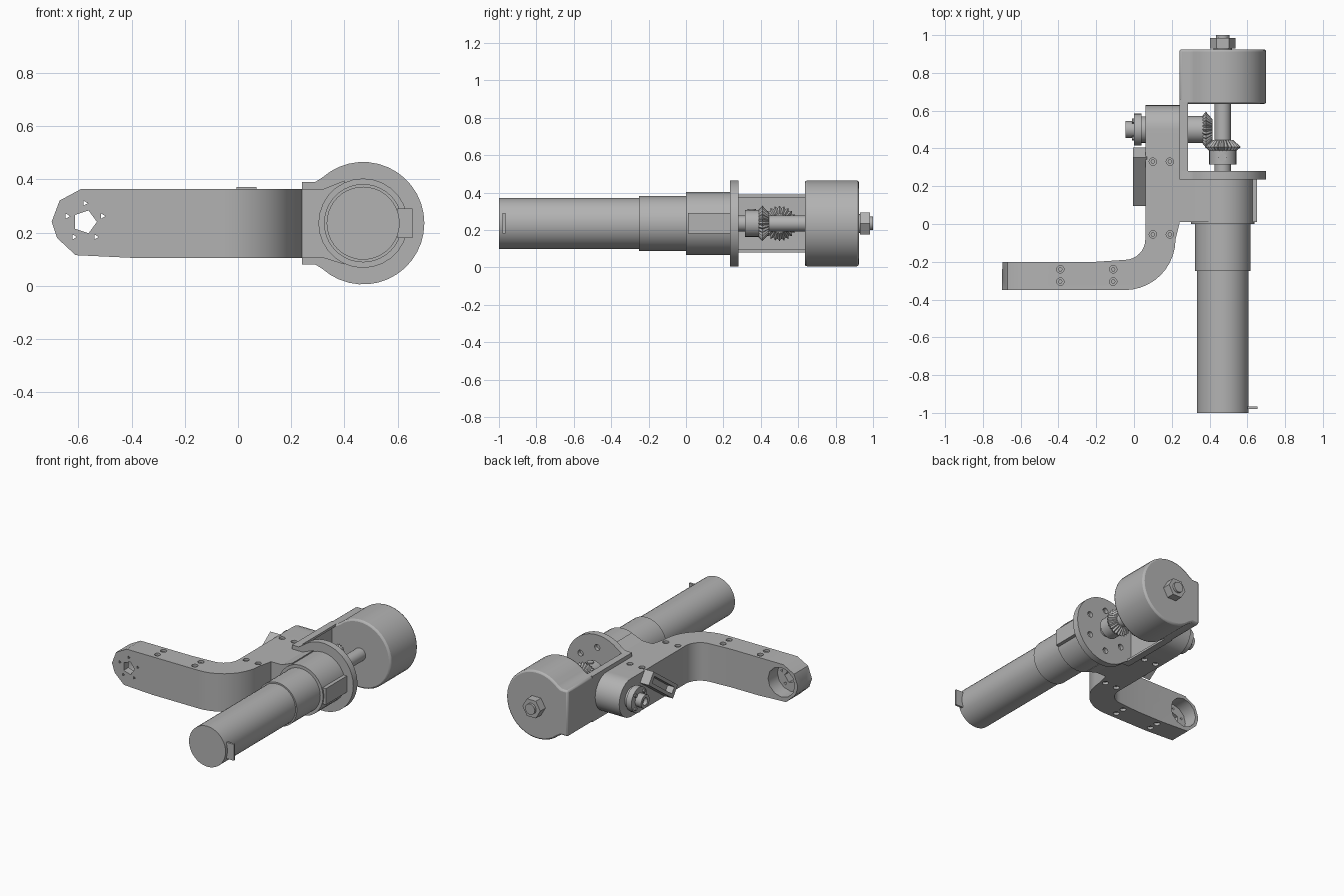
import bpy, bmesh
from math import sin, cos, pi, radians
from mathutils import Matrix

if "Cube" in bpy.data.objects:
    bpy.data.objects.remove(bpy.data.objects["Cube"])

grey = bpy.data.materials.new("neutral grey")
grey.use_nodes = True
grey.diffuse_color = (0.45, 0.45, 0.45, 1)
grey.node_tree.nodes["Principled BSDF"].inputs["Base Color"].default_value = grey.diffuse_color

CX, CZ = 0.47, 0.235          # drive axis
PY = 0.5                      # pivot axis position along y


def place(axis, a, b, t):
    return {"x": (t, a, b), "y": (a, t, b), "z": (a, b, t)}[axis]


def finish(name, bm):
    bmesh.ops.recalc_face_normals(bm, faces=bm.faces)
    mesh = bpy.data.meshes.new(name)
    bm.to_mesh(mesh)
    bm.free()
    mesh.materials.append(grey)
    ob = bpy.data.objects.new(name, mesh)
    bpy.context.collection.objects.link(ob)
    return ob


def smooth(ob, angle=32):
    bpy.ops.object.select_all(action="DESELECT")
    ob.select_set(True)
    bpy.context.view_layer.objects.active = ob
    bpy.ops.object.shade_smooth_by_angle(angle=radians(angle))
    return ob


def loft(bm, rings):
    loops = [[bm.verts.new(p) for p in ring] for ring in rings]
    n = len(loops[0])
    for low, high in zip(loops, loops[1:]):
        for i in range(n):
            j = (i + 1) % n
            bm.faces.new((low[i], low[j], high[j], high[i]))
    bm.faces.new(loops[0])
    bm.faces.new(loops[-1][::-1])


def prism(name, axis, pts, lo, hi):
    bm = bmesh.new()
    loft(bm, [[place(axis, a, b, t) for a, b in pts] for t in (lo, hi)])
    return finish(name, bm)


def rect(a0, a1, b0, b1):
    return [(a0, b0), (a1, b0), (a1, b1), (a0, b1)]


def circle(ca, cb, r, n, start=0.0, sweep=2 * pi, groove=1.0):
    return [(ca + r * (groove if i % 2 else 1) * cos(start + sweep * i / n),
             cb + r * (groove if i % 2 else 1) * sin(start + sweep * i / n)) for i in range(n)]


def turned(name, axis, ca, cb, profile, n=32, groove=1.0):
    """Rings of (position, radius) along an axis; a groove below 1 makes teeth."""
    bm = bmesh.new()
    loft(bm, [[place(axis, a, b, t) for a, b in circle(ca, cb, r, n, groove=groove)]
              for t, r in profile])
    return smooth(finish(name, bm)) if n > 8 and groove == 1 else finish(name, bm)


def cut(ob, cutters, operation="DIFFERENCE"):
    for c in cutters:
        c.hide_render = True
        mod = ob.modifiers.new("cut", "BOOLEAN")
        mod.operation, mod.object, mod.solver = operation, c, "EXACT"
        bpy.context.view_layer.objects.active = ob
        bpy.ops.object.modifier_apply(modifier=mod.name)
        bpy.data.objects.remove(c)


def drilled(axis, spots, r, lo, hi, n):
    """One cutter made of several parallel pins."""
    bm = bmesh.new()
    for a, b in spots:
        loft(bm, [[place(axis, p, q, t) for p, q in circle(a, b, r, n)] for t in (lo, hi)])
    return finish("drill_cutter", bm)


# Bent arm: plan outline, trimmed by the side outline of its rounded end
bend_x, bend_y = -0.05, -0.08
outer = circle(bend_x, bend_y, 0.27, 10, -pi / 2, pi / 2) + [(0.22, bend_y), (0.24, 0.0), (0.24, 0.3)]
inner = [(0.06, 0.3)] + circle(bend_x, bend_y, 0.11, 8, 0, -pi / 2) + [(bend_x, -0.19), (-0.2, -0.2)]
arm = prism("bent_arm", "z", [(-0.705, -0.35)] + outer + inner + [(-0.695, -0.2)], 0.1, 0.37)
outline = [(-0.7, 0.24), (-0.67, 0.32), (-0.59, 0.363), (0.4, 0.363),
           (0.4, 0.105), (-0.4, 0.105), (-0.61, 0.115), (-0.68, 0.18)]
EX, EZ = -0.575, 0.24
screws = [(x, y) for x in (-0.39, -0.11) for y in (-0.24, -0.305)]
screws += [(x, -0.055) for x in (0.1, 0.19)]
cut(arm, [prism("outline_cutter", "y", outline, -0.5, 0.5)], "INTERSECT")
cut(arm, [drilled("y", [(EX, EZ)], 0.1, -0.3, -0.1, 12),
          drilled("y", [(EX, EZ)], 0.045, -0.4, -0.1, 5),
          drilled("y", circle(EX, EZ, 0.07, 5, pi / 2), 0.011, -0.4, -0.1, 3),
          drilled("z", screws, 0.02, 0.345, 0.5, 12),
          drilled("z", screws, 0.02, 0.0, 0.123, 12)])
smooth(arm)

# Gear case with a rounded rear end
case = prism("gear_case", "x", [(0.0, 0.105)] + circle(PY, CZ, 0.13, 14, -pi / 2, pi)
             + [(PY, 0.363), (0.0, 0.363)], 0.06, 0.24)
case_screws = [(x, 0.33) for x in (0.1, 0.19)]
cut(case, [drilled("z", case_screws, 0.02, 0.345, 0.5, 12),
           drilled("z", case_screws, 0.02, 0.0, 0.123, 12)])
smooth(case)

# Screw heads sunk in the holes
for i, (x, y) in enumerate(screws + case_screws):
    for side, z in (("top", 0.345), ("bottom", 0.117)):
        turned(f"screw_{side}_{i}", "z", x, y, [(z, 0.012), (z + 0.008, 0.012)], 6)

# Pivot output on the outer side of the case
turned("pivot_collar", "x", PY, CZ, [(0.04, 0.07), (0.07, 0.07)], 24)
turned("pivot_disc", "x", PY, CZ, [(0.0, 0.085), (0.04, 0.085)], 24)
pivot = turned("pivot_hub", "x", PY, CZ, [(-0.045, 0.045), (0.01, 0.045)], 20)
cut(pivot, [drilled("x", [(PY, CZ)], 0.025, -0.1, -0.02, 12)])
for i, (y, z) in enumerate(circle(PY, CZ, 0.064, 4, pi / 4)):
    turned(f"pivot_bolt_{i}", "x", y, z, [(-0.01, 0.012), (0.01, 0.012)], 6)

# Tilted slotted block beside the pivot
block = prism("slotted_block", "x", rect(-0.16, 0.16, -0.045, 0.045), -0.005, 0.07)
cut(block, [prism("slot_cutter", "x", rect(-0.13, 0.13, -0.022, 0.022), -0.1, 0.045)])
block.data.transform(Matrix.Translation((0, 0.25, 0.24)) @ Matrix.Rotation(radians(36), 4, "X"))

# Motor, sleeve and housing around the drive axis
turned("motor_can", "y", CX, CZ, [(-1.0, 0.137), (-0.2, 0.137)], 40)
turned("motor_sleeve", "y", CX, CZ, [(-0.25, 0.147), (0.05, 0.147)], 40)
turned("motor_housing", "y", CX, CZ, [(0.0, 0.168), (0.24, 0.168)], 28)
prism("housing_web", "y", [(0.2, 0.105), (0.32, 0.105), (0.4, 0.08), (0.4, 0.395),
                           (0.32, 0.363), (0.2, 0.363)], 0.01, 0.24)
prism("housing_key", "y", rect(0.59, 0.652, 0.18, 0.29), 0.01, 0.24)
prism("motor_terminal", "y", rect(0.6, 0.655, 0.18, 0.29), -0.98, -0.966)

# Flange and drum share a round outline with a squared side
ring_start = radians(-132)
squared = circle(CX, CZ, 0.23, 28, ring_start, radians(264)) + [
    (CX + 0.23 * cos(ring_start), CZ + 0.23 * sin(-ring_start)),
    (0.29, 0.39), (0.24, 0.39), (0.24, 0.08), (0.29, 0.08)]
flange = prism("flange", "y", squared, 0.235, 0.28)
cut(flange, [drilled("y", circle(CX, CZ, 0.145, 6, pi / 6), 0.02, 0.255, 0.4, 12)])
smooth(flange)
drum = prism("end_drum", "y", squared, 0.635, 0.925)
bevel = drum.modifiers.new("soft rim", "BEVEL")
bevel.width, bevel.segments, bevel.limit_method, bevel.angle_limit = 0.012, 2, "ANGLE", radians(60)
smooth(drum)

# Side bracket joining flange and drum
prism("bracket_plate", "x", rect(0.25, 0.66, 0.08, 0.39), 0.24, 0.26)
for side, z in (("lower", 0.08), ("upper", 0.375)):
    prism(f"bracket_{side}_lip", "x", rect(0.25, 0.66, z, z + 0.015), 0.24, 0.287)

# Drive shaft, collar, nut and tip
turned("drive_shaft", "y", CX, CZ, [(0.25, 0.043), (0.65, 0.043)], 24)
turned("gear_collar", "y", CX, CZ, [(0.315, 0.072), (0.39, 0.072)], 24)
turned("collar_screw", "z", CX, 0.352, [(0.29, 0.022), (0.311, 0.022)], 12)
turned("nut_washer", "y", CX, CZ, [(0.92, 0.05), (0.935, 0.05)], 24)
turned("hex_nut", "y", CX, CZ, [(0.93, 0.067), (0.985, 0.067)], 6)
turned("shaft_tip", "y", CX, CZ, [(0.98, 0.036), (1.0, 0.036)], 20)

# Meshing bevel gears
turned("shaft_bevel_gear", "y", CX, CZ,
       [(0.385, 0.07), (0.408, 0.095), (0.445, 0.055)], 48, groove=0.86)
turned("pivot_gear_hub", "x", PY, CZ, [(0.24, 0.072), (0.37, 0.072)], 24)
turned("pivot_bevel_gear", "x", PY, CZ,
       [(0.36, 0.07), (0.38, 0.095), (0.415, 0.055)], 48, groove=0.86)
